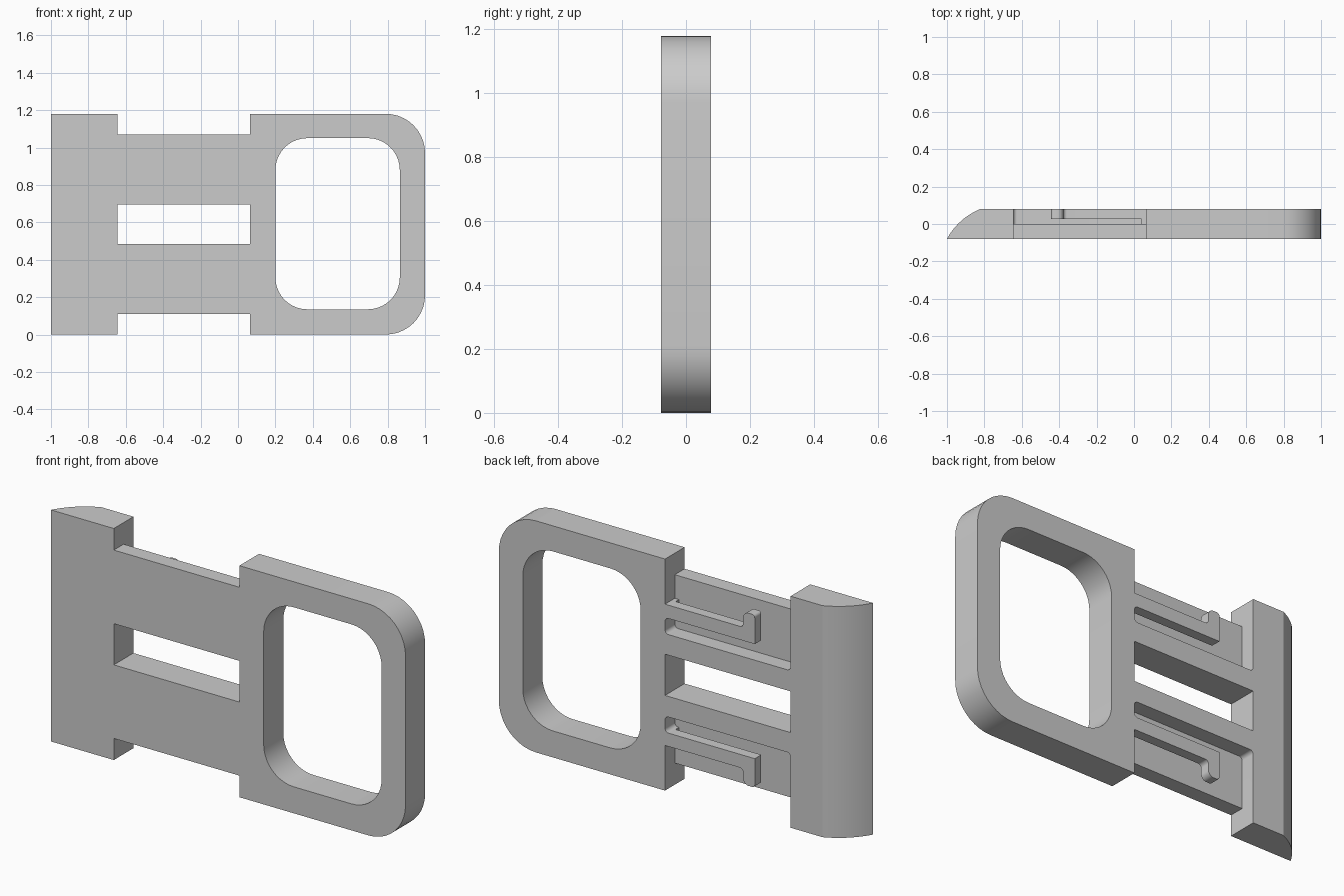
import bpy, bmesh, math
from mathutils import Vector

cube = bpy.data.objects.get("Cube")
if cube:
    bpy.data.objects.remove(cube, do_unlink=True)

HEIGHT = 1.18
FRONT, FLOOR, GAP, BACK = -0.079, 0.0, 0.027, 0.079   # depth levels
BLOCK, FRAME = -0.645, 0.063                          # inner walls of the ends

grey = bpy.data.materials.new("plain grey")
grey.use_nodes = True
colour = (0.60, 0.60, 0.60, 1)
grey.diffuse_color = colour
grey.node_tree.nodes["Principled BSDF"].inputs["Base Color"].default_value = colour


def rounded(corners, steps=10):
    """Outline from (a, b) or (a, b, radius) corners."""
    out, n = [], len(corners)
    for i, c in enumerate(corners):
        p = Vector(c[:2])
        if len(c) == 2:
            out.append(p)
            continue
        u = (Vector(corners[i - 1][:2]) - p).normalized()
        v = (Vector(corners[(i + 1) % n][:2]) - p).normalized()
        half = u.angle(v) / 2
        centre = p + (u + v).normalized() * c[2] / math.sin(half)
        start = p + u * c[2] / math.tan(half) - centre
        end = p + v * c[2] / math.tan(half) - centre
        turn = math.atan2(start.x * end.y - start.y * end.x, start.dot(end))
        first = math.atan2(start.y, start.x)
        for k in range(steps + 1):
            angle = first + turn * k / steps
            out.append(centre + Vector((math.cos(angle), math.sin(angle))) * c[2])
    return out


def solid(name, points):
    """Extrude a closed loop: points is a list of (near, far) corner pairs."""
    bm = bmesh.new()
    near = [bm.verts.new(a) for a, b in points]
    far = [bm.verts.new(b) for a, b in points]
    bm.faces.new(near)
    bm.faces.new(far)
    for i in range(len(near)):
        bm.faces.new((near[i - 1], near[i], far[i], far[i - 1]))
    bmesh.ops.recalc_face_normals(bm, faces=bm.faces)
    mesh = bpy.data.meshes.new(name)
    bm.to_mesh(mesh)
    bm.free()
    mesh.materials.append(grey)
    obj = bpy.data.objects.new(name, mesh)
    bpy.context.collection.objects.link(obj)
    return obj


def slab(name, corners, y0, y1, flip=False):
    def z(p):
        return HEIGHT - p.y if flip else p.y
    return solid(name, [((p.x, y0, z(p)), (p.x, y1, z(p))) for p in rounded(corners)])


def combine(body, part, operation="UNION"):
    bpy.context.view_layer.objects.active = body
    mod = body.modifiers.new("join", "BOOLEAN")
    mod.operation, mod.solver, mod.object = operation, "EXACT", part
    bpy.ops.object.modifier_apply(modifier=mod.name)
    bpy.data.objects.remove(part, do_unlink=True)


# Handle frame with its rounded opening
body = slab("buckle_body", [(FRAME, 0), (1, 0, 0.21), (1, HEIGHT, 0.21), (FRAME, HEIGHT)], FRONT, BACK)
opening = slab("opening_cutter", [(0.2, 0.135, 0.17), (0.865, 0.135, 0.17),
                                  (0.865, 1.05, 0.17), (0.2, 1.05, 0.17)], -1, 1)
combine(body, opening, "DIFFERENCE")

# End bar, with a bulged slope up to its back face
profile = [Vector((BLOCK, FRONT)), Vector((BLOCK, BACK))]
a, b = Vector((-0.825, BACK)), Vector((-1, FRONT))
bulge = Vector((-0.67, 0.74)) * 0.02
for k in range(13):
    t = k / 12
    profile.append(a.lerp(b, t) + bulge * 4 * t * (1 - t))
end_bar = solid("end_bar", [((p.x, p.y, 0), (p.x, p.y, HEIGHT)) for p in profile])
combine(body, end_bar)

# Upper and lower bridges, each with a rail and a hooked spring arm
IN_BLOCK, IN_FRAME = BLOCK - 0.04, FRAME + 0.04
SLOT, RAIL, ARM, ARM_TOP, EDGE = 0.695, 0.80, 0.882, 0.95, 1.07
plate = [(IN_BLOCK, SLOT), (IN_FRAME, SLOT), (IN_FRAME, EDGE), (IN_BLOCK, EDGE)]
rail_end = [(FRAME, ARM, 0.02), (FRAME, RAIL, 0.02), (BLOCK, RAIL, 0.02),
            (BLOCK, ARM), (IN_BLOCK, ARM)]
base = [(IN_BLOCK, SLOT), (IN_FRAME, SLOT), (IN_FRAME, ARM_TOP)]
rail = base + [(0.04, ARM_TOP), (0.04, ARM)] + rail_end
arm = base + [(-0.378, ARM_TOP, 0.02), (-0.378, 1.03, 0.03), (-0.443, 1.03, 0.015),
              (-0.443, ARM)] + rail_end
for flip in (False, True):
    combine(body, slab("bridge_plate", plate, FRONT, FLOOR, flip))
    combine(body, slab("bridge_rail", rail, FLOOR, GAP, flip))
    combine(body, slab("spring_arm", arm, GAP, BACK, flip))

# Clean flat faces and shade
bm = bmesh.new()
bm.from_mesh(body.data)
bmesh.ops.remove_doubles(bm, verts=bm.verts, dist=0.0001)
bmesh.ops.dissolve_limit(bm, angle_limit=math.radians(0.5), verts=bm.verts, edges=bm.edges)
bm.to_mesh(body.data)
bm.free()
bpy.ops.object.select_all(action="DESELECT")
body.select_set(True)
bpy.context.view_layer.objects.active = body
bpy.ops.object.shade_smooth_by_angle(angle=math.radians(20))
